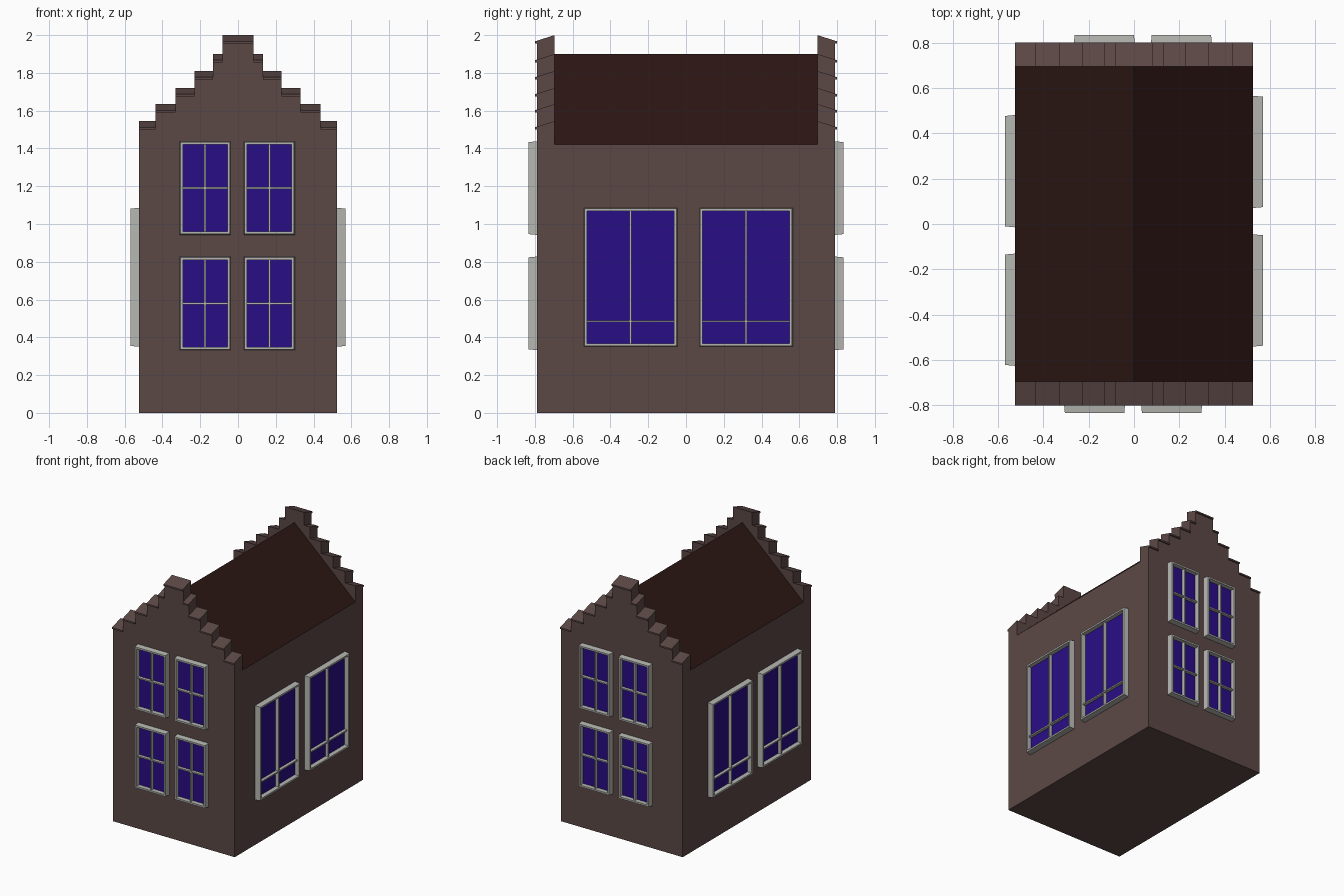
import bpy, bmesh
from math import radians
from mathutils import Matrix

if "Cube" in bpy.data.objects:
    bpy.data.objects.remove(bpy.data.objects["Cube"])


def material(name, rgb):
    m = bpy.data.materials.new(name)
    m.diffuse_color = (*rgb, 1)
    m.use_nodes = True
    m.node_tree.nodes["Principled BSDF"].inputs["Base Color"].default_value = m.diffuse_color
    return m


BRICK = material("brick", (0.105, 0.065, 0.06))
TILE = material("roof_tile", (0.025, 0.008, 0.007))
FRAME = material("frame_paint", (0.46, 0.47, 0.44))
GLASS = material("blue_glass", (0.022, 0.004, 0.24))


def to_mesh(bm, name, mat):
    me = bpy.data.meshes.new(name)
    bm.to_mesh(me)
    bm.free()
    me.materials.append(mat)
    return me


def place(name, me, loc=(0, 0, 0), turn=0):
    ob = bpy.data.objects.new(name, me)
    ob.location = loc
    ob.rotation_euler.z = radians(turn)
    bpy.context.collection.objects.link(ob)
    return ob


def add_box(bm, lo, hi):
    size = [h - l for l, h in zip(lo, hi)]
    mid = [(h + l) / 2 for l, h in zip(lo, hi)]
    bmesh.ops.create_cube(bm, size=1, matrix=Matrix.Translation(mid) @ Matrix.Diagonal((*size, 1)))


def add_prism(bm, profile, axis, t0, t1):
    """Extrude a 2D profile (horizontal, z) along x or y."""
    def pt(a, b, t):
        return (t, a, b) if axis == "x" else (a, t, b)
    lo = [bm.verts.new(pt(a, b, t0)) for a, b in profile]
    hi = [bm.verts.new(pt(a, b, t1)) for a, b in profile]
    n = len(profile)
    faces = [bm.faces.new(lo), bm.faces.new(hi[::-1])]
    faces += [bm.faces.new((lo[i], hi[i], hi[(i + 1) % n], lo[(i + 1) % n])) for i in range(n)]
    bmesh.ops.recalc_face_normals(bm, faces=faces)


W, D, INNER, EAVE, RIDGE = 0.525, 0.79, 0.695, 1.42, 1.90

# Main walls
bm = bmesh.new()
add_box(bm, (-W, -D, 0), (W, D, EAVE))
place("walls", to_mesh(bm, "walls", BRICK))

# Roof between the gables
bm = bmesh.new()
add_prism(bm, [(-W, EAVE), (W, EAVE), (0, RIDGE)], "y", -INNER, INNER)
place("roof", to_mesh(bm, "roof", TILE))

# Stepped gable with sloping cap stones: (half width, top height) per step
STEPS = [(W, 1.545), (0.437, 1.635), (0.33, 1.72), (0.23, 1.81), (0.133, 1.90), (0.082, 2.0)]
CAP = 0.045
right, z = [], EAVE
for x, top in STEPS:
    right += [(x, z), (x, top - CAP)]
    z = top - CAP
outline = right + [(-x, z) for x, z in reversed(right)]

bm = bmesh.new()
add_prism(bm, outline, "y", -D, -INNER)
gable = to_mesh(bm, "gable", BRICK)

bm = bmesh.new()
for i, (x, top) in enumerate(STEPS):
    cap = [(-INNER, top - CAP), (-INNER, top), (-0.80, top - 0.033), (-0.80, top - CAP)]
    if i == len(STEPS) - 1:
        add_prism(bm, cap, "x", -x, x)
    else:
        inner = STEPS[i + 1][0]
        add_prism(bm, cap, "x", inner, x)
        add_prism(bm, cap, "x", -x, -inner)
caps = to_mesh(bm, "gable_caps", BRICK)

for side, turn in (("front", 0), ("back", 180)):
    place(side + "_gable", gable, turn=turn)
    place(side + "_gable_caps", caps, turn=turn)


# Window meshes, facing -y: moulded frame ring with glazing bars, plus the pane
def window_meshes(name, w, h, bar_z):
    pane_y, bar = -0.008, 0.005
    ring = [(0, 0), (0.004, -0.043), (0.017, -0.043), (0.017, pane_y)]
    bm = bmesh.new()
    loops = []
    for inset, y in ring:
        a, b = w / 2 - inset, h / 2 - inset
        loops.append([bm.verts.new((sx * a, y, sz * b))
                      for sx, sz in ((-1, -1), (1, -1), (1, 1), (-1, 1))])
    for p, q in zip(loops, loops[1:]):
        for i in range(4):
            j = (i + 1) % 4
            bm.faces.new((p[i], p[j], q[j], q[i]))
    a, b = w / 2 - 0.017, h / 2 - 0.017
    add_box(bm, (-bar, -0.033, -b), (bar, pane_y, b))
    add_box(bm, (-a, -0.031, bar_z - bar), (a, pane_y, bar_z + bar))
    frame = to_mesh(bm, name + "_frame", FRAME)
    bm = bmesh.new()
    bm.faces.new([bm.verts.new((sx * a, pane_y, sz * b))
                  for sx, sz in ((-1, -1), (1, -1), (1, 1), (-1, 1))])
    return frame, to_mesh(bm, name + "_pane", GLASS)


SMALL = window_meshes("small_window", 0.27, 0.495, 0)
LARGE = window_meshes("large_window", 0.495, 0.735, -0.233)


def place_window(name, kind, loc, turn):
    place(name + "_frame", kind[0], loc, turn)
    place(name + "_pane", kind[1], loc, turn)


# Four small windows on each gable end
for side, y, turn, xs in (("front", -D, 0, (-0.174, 0.166)), ("back", D, 180, (-0.131, 0.209))):
    for level, z in (("lower", 0.58), ("upper", 1.19)):
        for n, x in enumerate(xs, 1):
            place_window(f"{side}_{level}_window_{n}", SMALL, (x, y, z), turn)

# Two large windows on each long side
for side, x, turn, ys in (("right", W, 90, (-0.293, 0.318)), ("left", -W, -90, (0.233, -0.378))):
    for n, y in enumerate(ys, 1):
        place_window(f"{side}_window_{n}", LARGE, (x, y, 0.718), turn)
